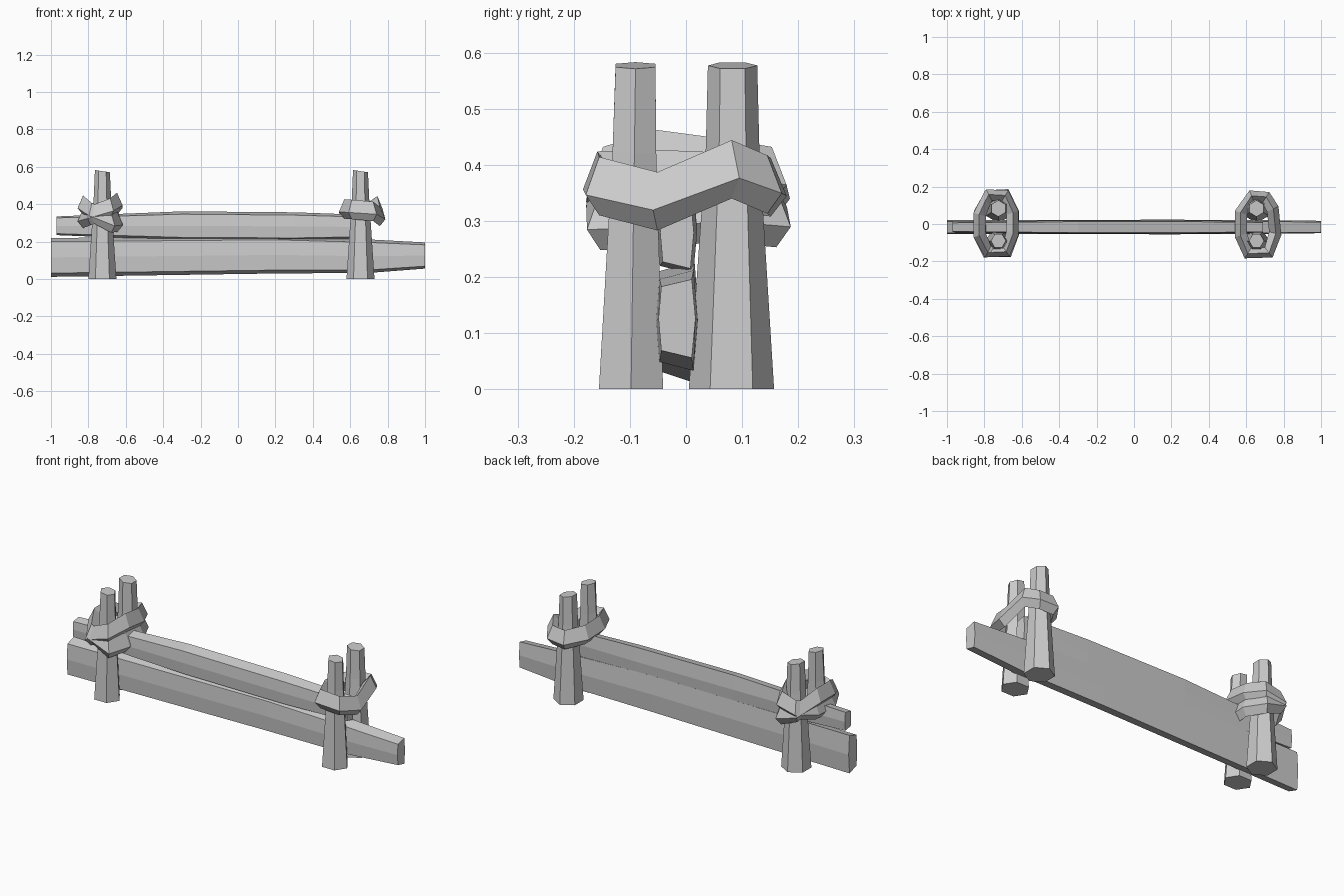
import bpy
from math import cos, sin, pi, radians
from mathutils import Vector

if "Cube" in bpy.data.objects:
    bpy.data.objects.remove(bpy.data.objects["Cube"])


def loft(name, rings, closed=False):
    """Skin a list of equal-length rings; cap the ends unless the loop closes."""
    n, m = len(rings[0]), len(rings)
    verts = [v for r in rings for v in r]
    faces = []
    for i in range(m if closed else m - 1):
        a, b = i * n, ((i + 1) % m) * n
        for j in range(n):
            k = (j + 1) % n
            faces.append((a + j, a + k, b + k, b + j))
    if not closed:
        faces += [tuple(reversed(range(n))), tuple(range((m - 1) * n, m * n))]
    me = bpy.data.meshes.new(name)
    me.from_pydata(verts, [], faces)
    ob = bpy.data.objects.new(name, me)
    bpy.context.collection.objects.link(ob)
    # consistent outward normals
    import bmesh
    bm = bmesh.new()
    bm.from_mesh(me)
    bmesh.ops.recalc_face_normals(bm, faces=bm.faces)
    bm.to_mesh(me)
    bm.free()
    return ob


def post(name, cx, levels, turn):
    """Tapered six-sided post; levels are (z, centre y, half x, half y)."""
    rings = []
    for z, cy, hx, hy in levels:
        ring = []
        for j in range(6):
            a = j * pi / 3 + turn
            dx, dy = hx * cos(a), hy * sin(a)
            # the cut top slopes down towards +x
            dz = -0.15 * dx if z > 0.5 else 0
            ring.append((cx + dx, cy + dy, z + dz))
        rings.append(ring)
    loft(name, rings)


def rail(name, stations):
    """Hexagonal plank; stations are (x, bottom z, top z, half width, chamfer)."""
    rings = []
    for x, lo, hi, w, c in stations:
        cy, mid = -0.016, (lo + hi) / 2
        rings.append([(x, cy - w * 0.85, lo + c), (x, cy + w * 0.8, lo),
                      (x, cy + w, mid), (x, cy + w * 0.8, hi),
                      (x, cy - w * 0.85, hi - c), (x, cy - w, mid)])
    loft(name, rings)


def rope(name, centre, points, radial=0.034, tall=0.052):
    """Chunky closed tie with a four-sided section swept round the points."""
    c = Vector((*centre, 0))
    rings = []
    for x, y, z in points:
        p = c + Vector((x, y, z))
        out = Vector((x * 2, y, 0)).normalized()
        up = Vector((0, 0, 1))
        rings.append([p + out * radial - up * tall * 0.3,
                      p + up * tall + out * radial * 0.1,
                      p - out * radial + up * tall * 0.2,
                      p - up * tall + out * radial * 0.1])
    loft(name, rings, closed=True)


# posts in front and behind the rails at both ends
for side, cx in (("left", -0.725), ("right", 0.655)):
    post("front_post_" + side, cx,
         [(0, -0.098, 0.075, 0.066), (0.42, -0.092, 0.047, 0.045),
          (0.577, -0.09, 0.040, 0.041)], 0)
    post("back_post_" + side, cx,
         [(0, 0.081, 0.075, 0.076), (0.42, 0.083, 0.049, 0.048),
          (0.577, 0.083, 0.043, 0.044)], radians(30))

# rails
rail("lower_rail", [(-1, 0.012, 0.22, 0.037, 0.02), (0.2, 0.03, 0.228, 0.039, 0.018),
                    (0.7, 0.033, 0.212, 0.037, 0.016), (1, 0.056, 0.196, 0.033, 0.013)])
rail("upper_rail", [(-0.97, 0.235, 0.335, 0.028, 0.008), (-0.3, 0.208, 0.362, 0.036, 0.015),
                    (0.3, 0.205, 0.357, 0.036, 0.015), (0.69, 0.215, 0.343, 0.03, 0.012)])

# rope ties
rope("tie_right", (0.66, 0),
     [(0.095, -0.05, 0.335), (0.06, -0.152, 0.362), (-0.05, -0.155, 0.372),
      (-0.088, -0.06, 0.375), (-0.088, 0.06, 0.37), (-0.03, 0.148, 0.36),
      (0.045, 0.142, 0.365), (0.082, 0.08, 0.392)])
rope("tie_left_upper", (-0.735, 0),
     [(0.085, -0.05, 0.41), (0.05, -0.145, 0.38), (-0.05, -0.15, 0.34),
      (-0.09, -0.06, 0.325), (-0.088, 0.06, 0.33), (-0.04, 0.155, 0.355),
      (0.045, 0.15, 0.38), (0.085, 0.06, 0.395)])
rope("tie_left_lower", (-0.74, 0),
     [(0.092, -0.05, 0.305), (0.06, -0.15, 0.30), (-0.04, -0.148, 0.355),
      (-0.085, -0.06, 0.395), (-0.085, 0.05, 0.395), (-0.04, 0.15, 0.34),
      (0.05, 0.158, 0.305), (0.092, 0.06, 0.315)])
